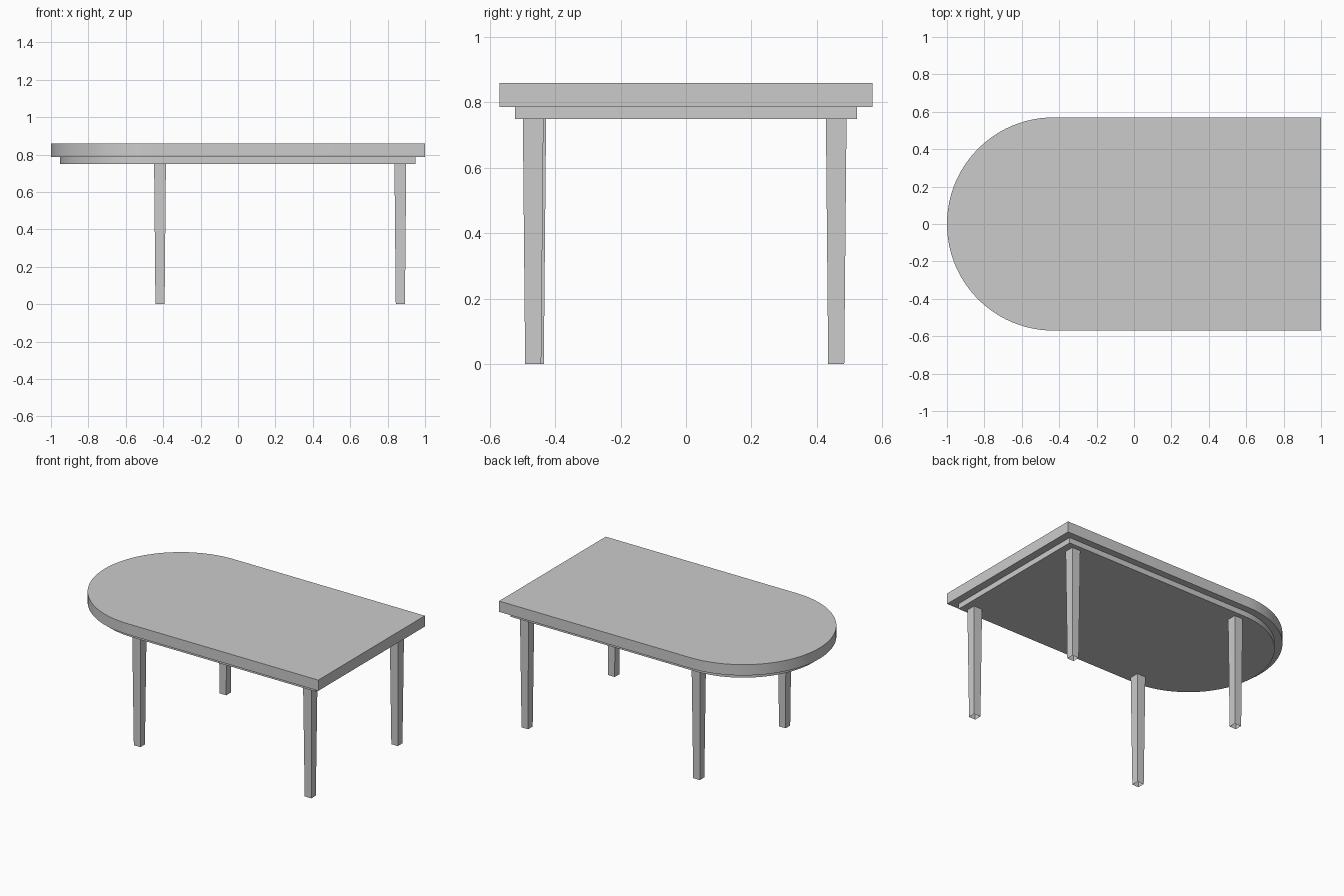
import bpy, bmesh, math

if "Cube" in bpy.data.objects:
    bpy.data.objects.remove(bpy.data.objects["Cube"])

grey = bpy.data.materials.new("plain grey")
grey.diffuse_color = (0.6, 0.6, 0.6, 1)
grey.use_nodes = True
grey.node_tree.nodes["Principled BSDF"].inputs["Base Color"].default_value = grey.diffuse_color


def make_object(name, bm):
    bmesh.ops.recalc_face_normals(bm, faces=bm.faces)
    mesh = bpy.data.meshes.new(name)
    bm.to_mesh(mesh)
    bm.free()
    mesh.materials.append(grey)
    obj = bpy.data.objects.new(name, mesh)
    bpy.context.collection.objects.link(obj)
    return obj


def d_slab(name, x_right, radius, z0, z1, centre=-0.43, steps=48):
    """Slab with a square right end and a half-round left end."""
    bm = bmesh.new()
    pts = [(x_right, -radius), (x_right, radius)]
    for i in range(steps + 1):
        a = math.pi / 2 + math.pi * i / steps
        pts.append((centre + radius * math.cos(a), radius * math.sin(a)))
    face = bm.faces.new([bm.verts.new((x, y, z0)) for x, y in pts])
    ext = bmesh.ops.extrude_face_region(bm, geom=[face], use_keep_orig=True)
    for v in ext["geom"]:
        if isinstance(v, bmesh.types.BMVert):
            v.co.z = z1
    obj = make_object(name, bm)
    bpy.context.view_layer.objects.active = obj
    obj.select_set(True)
    bpy.ops.object.shade_smooth_by_angle(angle=math.radians(30))
    obj.select_set(False)


def tapered_leg(name, x, y, height=0.749, top=0.0315, foot=0.0245):
    """Four-sided leg, open at the foot and where it meets the apron."""
    bm = bmesh.new()
    rings = [[bm.verts.new((x + sx * h, y + sy * h, z))
              for sx, sy in ((-1, -1), (1, -1), (1, 1), (-1, 1))]
             for h, z in ((foot, 0), (top, height))]
    for i in range(4):
        j = (i + 1) % 4
        bm.faces.new((rings[0][i], rings[0][j], rings[1][j], rings[1][i]))
    make_object(name, bm)


# Table top and the thinner apron slab beneath it
d_slab("table_top", 1.0, 0.57, 0.786, 0.859)
d_slab("apron", 0.948, 0.523, 0.749, 0.786)

# Four legs, the front right one set slightly further out
tapered_leg("front_left_leg", -0.417, -0.459)
tapered_leg("front_right_leg", 0.868, -0.467)
tapered_leg("back_left_leg", -0.417, 0.459)
tapered_leg("back_right_leg", 0.868, 0.459)
